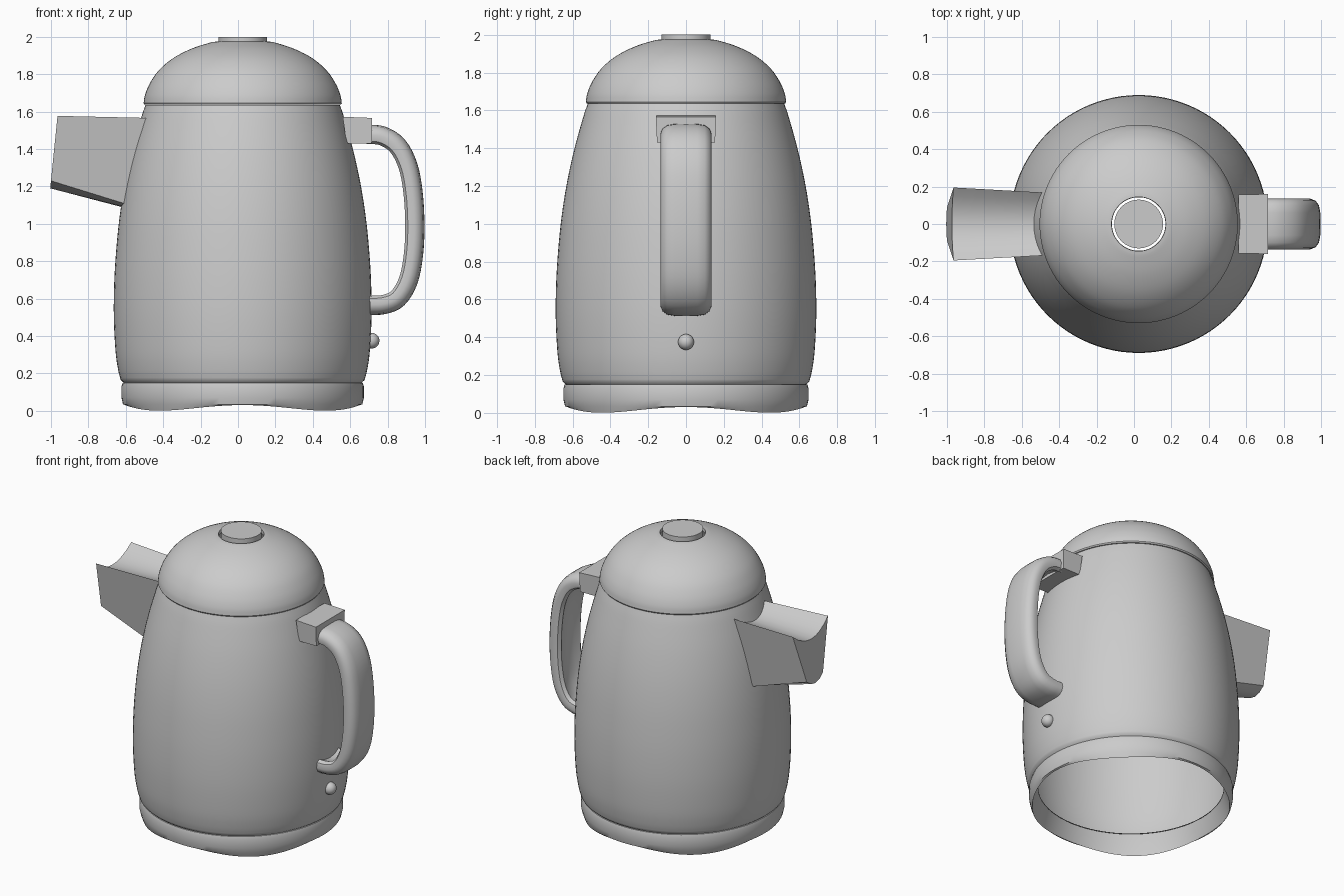
import bpy, bmesh, math
from mathutils import Vector

if "Cube" in bpy.data.objects:
    bpy.data.objects.remove(bpy.data.objects["Cube"])

CX = 0.025  # axis of the round parts

grey = bpy.data.materials.new("plain grey")
grey.diffuse_color = (0.6, 0.6, 0.6, 1)
grey.use_nodes = True
grey.node_tree.nodes["Principled BSDF"].inputs["Base Color"].default_value = grey.diffuse_color


def finish(name, bm, angle=35):
    bmesh.ops.recalc_face_normals(bm, faces=bm.faces)
    me = bpy.data.meshes.new(name)
    bm.to_mesh(me)
    bm.free()
    me.materials.append(grey)
    ob = bpy.data.objects.new(name, me)
    bpy.context.collection.objects.link(ob)
    bpy.ops.object.select_all(action='DESELECT')
    ob.select_set(True)
    bpy.context.view_layer.objects.active = ob
    bpy.ops.object.shade_smooth_by_angle(angle=math.radians(angle))
    return ob


def smooth(pts, n=4):
    """Catmull-Rom curve through the points."""
    p = [Vector(q) for q in pts]
    p = [2 * p[0] - p[1]] + p + [2 * p[-1] - p[-2]]
    out = []
    for a, b, c, d in zip(p, p[1:], p[2:], p[3:]):
        for i in range(n):
            t = i / n
            out.append(0.5 * (2 * b + (c - a) * t + (2 * a - 5 * b + 4 * c - d) * t ** 2
                              + (3 * b - a - 3 * c + d) * t ** 3))
    return out + [p[-2]]


def loft(name, rings, closed=True, caps=False, angle=35):
    """Skin a list of point rings."""
    bm = bmesh.new()
    rows = [[bm.verts.new(v) for v in r] for r in rings]
    n = len(rows[0])
    for a, b in zip(rows, rows[1:]):
        for i in range(n if closed else n - 1):
            j = (i + 1) % n
            bm.faces.new((a[i], a[j], b[j], b[i]))
    if caps:
        bm.faces.new(rows[0])
        bm.faces.new(rows[-1])
    return finish(name, bm, angle)


def lathe(name, profile, wave=None, caps=False, n=96):
    rings = []
    for k, (r, z) in enumerate(profile):
        ring = []
        for i in range(n):
            a = 2 * math.pi * i / n
            dz = wave(k, a) if wave else 0
            ring.append((CX + r * math.cos(a), r * math.sin(a), z + dz))
        rings.append(ring)
    return loft(name, rings, caps=caps)


# Round vessel, open at both ends
lathe("body", [(0.59, 0.145), (0.635, 0.15)] + smooth([
    (0.652, 0.165), (0.666, 0.22), (0.68, 0.32), (0.689, 0.5), (0.687, 0.68), (0.677, 0.85),
    (0.659, 1.03), (0.631, 1.21), (0.592, 1.39), (0.545, 1.56), (0.52, 1.635)]))

# Foot ring with a wavy lower rim
lathe("base_ring", [(0.59, 0.14), (0.615, 0.06), (0.628, 0.016), (0.64, 0.035),
                    (0.648, 0.07), (0.648, 0.13), (0.642, 0.15), (0.62, 0.153)],
      wave=lambda k, a: 0.015 * math.cos(4 * a) if k == 2 else 0)

# Domed lid with a hole for the knob
lathe("lid", [(0.50, 1.637), (0.525, 1.637)] + smooth([
    (0.53, 1.645), (0.522, 1.69), (0.497, 1.75), (0.449, 1.82), (0.373, 1.885),
    (0.277, 1.935), (0.18, 1.967), (0.145, 1.974)]) + [(0.143, 1.95)])

# Knob disc
lathe("lid_knob", [(0.13, 1.955), (0.13, 2.0)], caps=True)


# Pouring spout: wide scooped top, narrow rounded underside
def spout_ring(xt, zt, wt, dip, xb, zb, wb, sag):
    top = [(s, zt - dip * (1 - s * s)) for s in (-1, -.75, -.5, -.25, 0, .25, .5, .75, 1)]
    bot = [(s, zb - sag * (1 - s * s)) for s in (1, .5, 0, -.5, -1)]
    k = (xb - xt) / (zb - zt)
    return ([(xt + k * (z - zt), wt * s, z) for s, z in top]
            + [(xt + k * (z - zt), wb * s, z) for s, z in bot])


loft("spout", [spout_ring(-0.965, 1.577, 0.195, 0.085, -1.0, 1.23, 0.09, 0.04),
               spout_ring(-0.48, 1.566, 0.168, 0.06, -0.58, 1.10, 0.13, 0.02)],
     caps=True, angle=25)

# Block joining the handle to the body
bm = bmesh.new()
ring = []
for y in (-1, 1):
    ring.append([bm.verts.new(v) for v in (
        (0.56, 0.157 * y, 1.572), (0.717, 0.16 * y, 1.566),
        (0.715, 0.153 * y, 1.43), (0.58, 0.153 * y, 1.43))])
for i in range(4):
    j = (i + 1) % 4
    bm.faces.new((ring[0][i], ring[0][j], ring[1][j], ring[1][i]))
for r in ring:
    bm.faces.new(r)
finish("handle_block", bm)

# Strap handle: rounded outside, hollowed inside
path = smooth([(0.69, 1.475), (0.77, 1.467), (0.85, 1.415), (0.905, 1.31), (0.932, 1.17),
               (0.942, 1.0), (0.935, 0.84), (0.908, 0.70), (0.852, 0.605), (0.78, 0.572),
               (0.705, 0.567)])
half = [(0.0, 0.055), (0.06, 0.054), (0.1, 0.047), (0.125, 0.028), (0.136, 0.0),
        (0.128, -0.034), (0.105, -0.048), (0.06, -0.03), (0.0, -0.022)]
section = half + [(-w, t) for w, t in half[-2:0:-1]]
rings = []
for i, p in enumerate(path):
    d = (path[min(i + 1, len(path) - 1)] - path[max(i - 1, 0)]).normalized()
    out = Vector((-d.y, d.x))  # outward side of the strap
    rings.append([(p.x + out.x * t, w, p.y + out.y * t) for w, t in section])
loft("handle", rings, caps=True, angle=45)

# Small indicator button
bm = bmesh.new()
bmesh.ops.create_uvsphere(bm, u_segments=24, v_segments=16, radius=0.042)
bmesh.ops.translate(bm, verts=bm.verts, vec=(0.714, 0, 0.375))
finish("button", bm)
